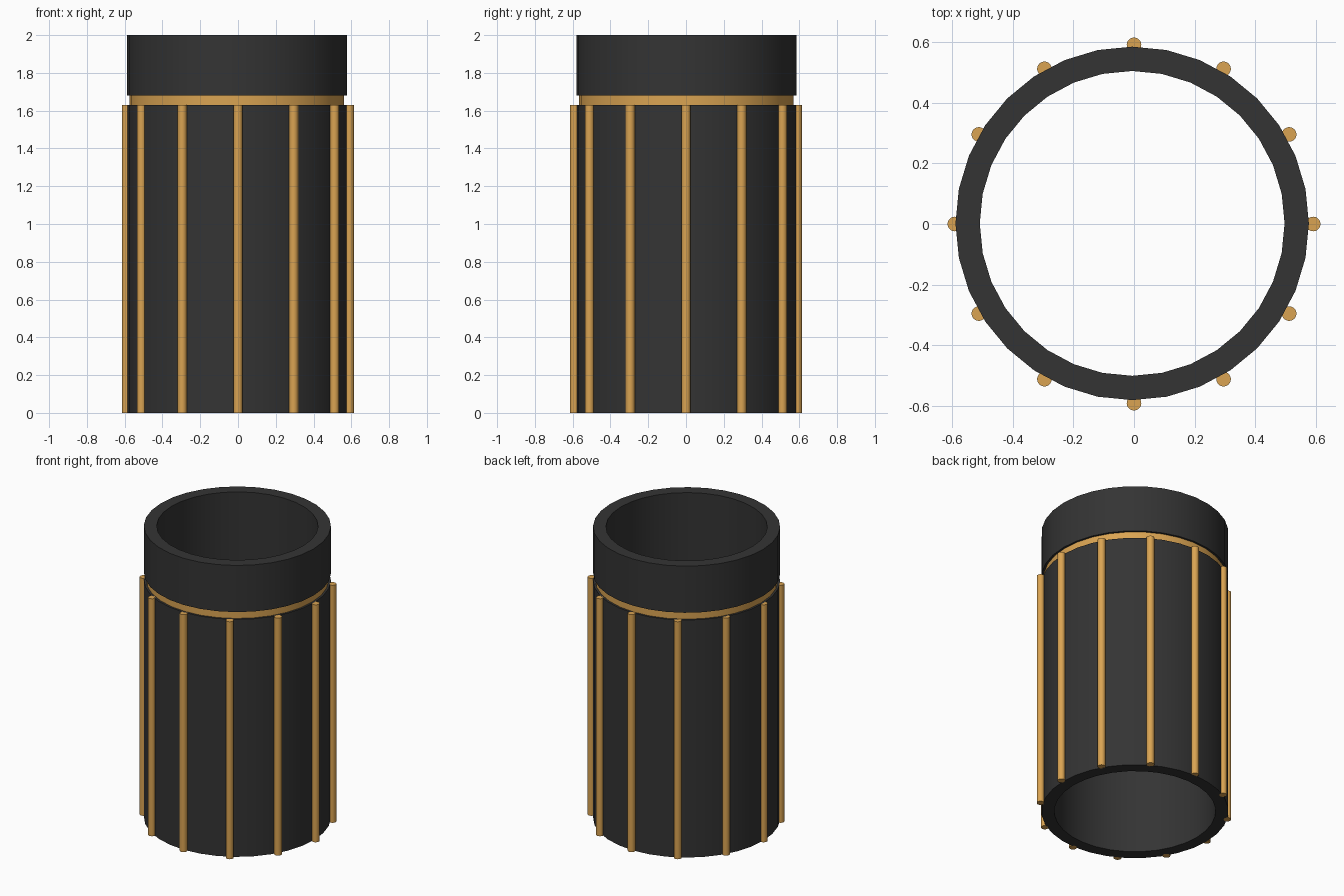
import bpy, bmesh, math

if "Cube" in bpy.data.objects:
    bpy.data.objects.remove(bpy.data.objects["Cube"])


def material(name, color):
    m = bpy.data.materials.new(name)
    m.diffuse_color = color
    m.use_nodes = True
    m.node_tree.nodes["Principled BSDF"].inputs["Base Color"].default_value = m.diffuse_color
    return m


dark = material("dark_shell", (0.034, 0.034, 0.034, 1))
gold = material("gold_trim", (0.70, 0.37, 0.085, 1))


def finish(bm, name, mat):
    bmesh.ops.recalc_face_normals(bm, faces=bm.faces)
    mesh = bpy.data.meshes.new(name)
    bm.to_mesh(mesh)
    bm.free()
    mesh.materials.append(mat)
    obj = bpy.data.objects.new(name, mesh)
    bpy.context.collection.objects.link(obj)
    bpy.ops.object.select_all(action='DESELECT')
    obj.select_set(True)
    bpy.context.view_layer.objects.active = obj
    bpy.ops.object.shade_smooth_by_angle(angle=math.radians(35))
    return obj


def lathe(name, profile, mat, sides=32, center=(-0.006, 0.002)):
    """Revolve a closed (radius, z) profile around a vertical axis."""
    bm = bmesh.new()
    rings = []
    for i in range(sides):
        a = 2 * math.pi * i / sides
        rings.append([bm.verts.new((center[0] + r * math.cos(a),
                                    center[1] + r * math.sin(a), z))
                      for r, z in profile])
    n = len(profile)
    for i in range(sides):
        p, q = rings[i], rings[(i + 1) % sides]
        for j in range(n):
            k = (j + 1) % n
            bm.faces.new((p[j], q[j], q[k], p[k]))
    return finish(bm, name, mat)


R_OUT, R_IN, R_GROOVE, R_BAND = 0.582, 0.502, 0.55, 0.568
Z_BODY, Z_CAP, Z_TOP = 1.63, 1.68, 2.0

# Hollow tube with a groove separating the collar from the body
lathe("tube_shell", [(R_IN, 0), (R_OUT, 0), (R_OUT, Z_BODY), (R_GROOVE, Z_BODY),
                     (R_GROOVE, Z_CAP), (R_OUT, Z_CAP), (R_OUT, Z_TOP),
                     (R_IN, Z_TOP)], dark)

# Gold band seated in the groove
lathe("groove_band", [(R_GROOVE, Z_BODY), (R_BAND, Z_BODY),
                      (R_BAND, Z_CAP), (R_GROOVE, Z_CAP)], gold)

# Twelve vertical gold rods around the body
for i in range(12):
    a = math.radians(30 * i)
    bm = bmesh.new()
    bmesh.ops.create_cone(bm, cap_ends=True, segments=32, radius1=0.024,
                          radius2=0.024, depth=Z_BODY)
    bmesh.ops.translate(bm, verts=bm.verts, vec=(0.59 * math.cos(a),
                                                 0.59 * math.sin(a), Z_BODY / 2))
    finish(bm, f"rod_{i + 1:02d}", gold)
